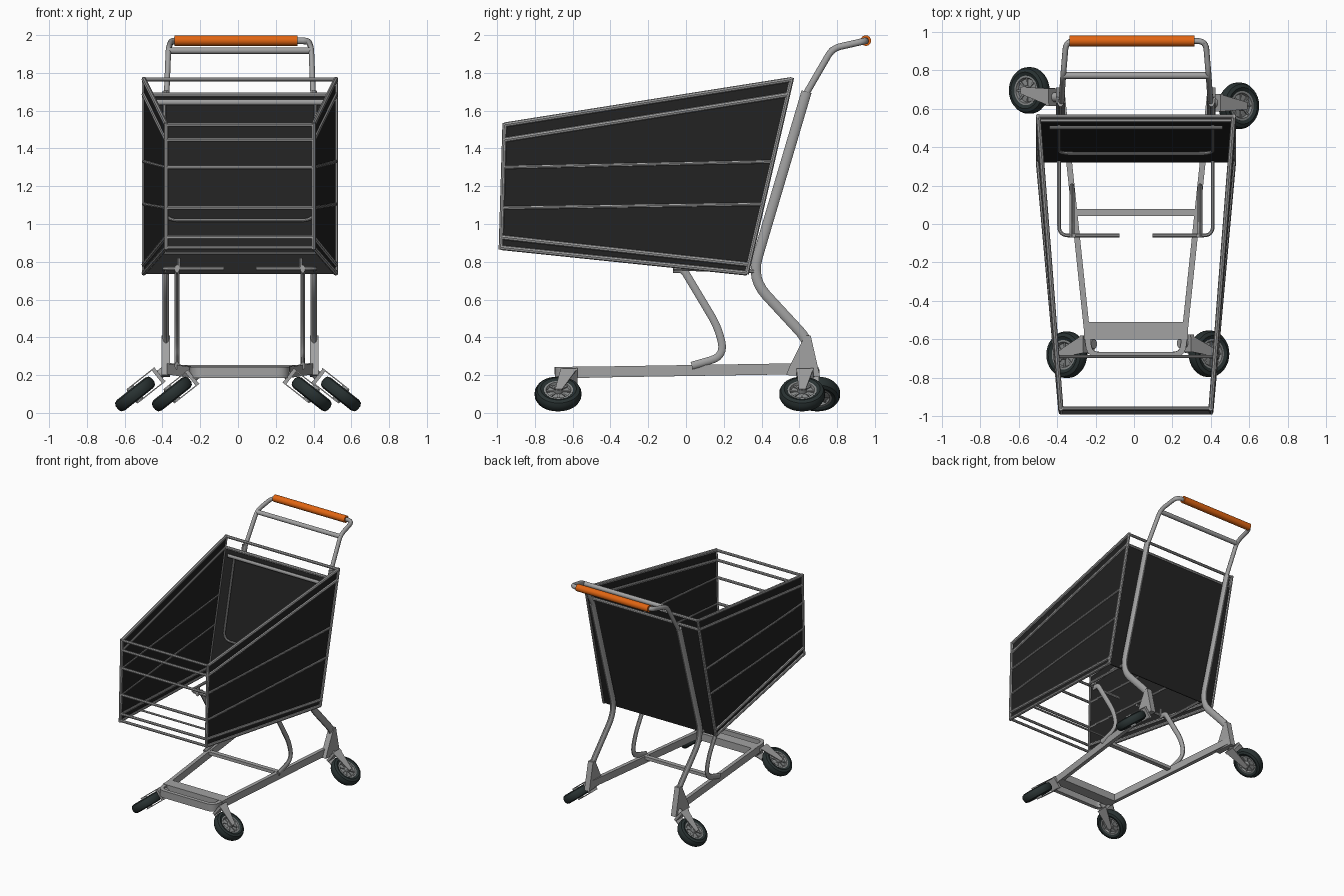
import bpy, bmesh, math
from mathutils import Vector, Matrix

if "Cube" in bpy.data.objects:
    bpy.data.objects.remove(bpy.data.objects["Cube"])

X0 = 0.01  # centre line of frame and basket


def mat(name, c):
    m = bpy.data.materials.new(name)
    m.diffuse_color = (*c, 1)
    m.use_nodes = True
    m.node_tree.nodes["Principled BSDF"].inputs["Base Color"].default_value = m.diffuse_color
    return m


STEEL = mat("grey steel", (0.36, 0.36, 0.36))
PANEL = mat("black panel", (0.016, 0.016, 0.016))
ORANGE = mat("orange grip", (0.75, 0.13, 0.006))
TYRE = mat("dark rubber", (0.022, 0.032, 0.032))
HUB = mat("hub grey", (0.25, 0.26, 0.26))


def finish(name, bm, m):
    bmesh.ops.recalc_face_normals(bm, faces=bm.faces)
    me = bpy.data.meshes.new(name)
    bm.to_mesh(me)
    bm.free()
    me.materials.append(m)
    ob = bpy.data.objects.new(name, me)
    bpy.context.collection.objects.link(ob)
    return ob


def fillet(pts, r, n=6):
    pts = [Vector(p) for p in pts]
    out = [pts[0]]
    for a, b, c in zip(pts, pts[1:], pts[2:]):
        d = min(r, (a - b).length * .5, (c - b).length * .5)
        p, q = b + (a - b).normalized() * d, b + (c - b).normalized() * d
        for i in range(n + 1):
            t = i / n
            out.append(p * (1 - t) ** 2 + b * 2 * t * (1 - t) + q * t * t)
    return out + [pts[-1]]


def tube(name, pts, w, h, ref=(1, 0, 0), r=0, sides=12, m=STEEL):
    """Sweep an oval (or box, sides=4) section along a path; w lies along ref."""
    pts = fillet(pts, r) if r else [Vector(p) for p in pts]
    clean = [pts[0]]
    for p in pts[1:]:
        if (p - clean[-1]).length > 1e-4:
            clean.append(p)
    pts = clean
    bm, rings, side = bmesh.new(), [], Vector(ref)
    k = math.sqrt(2) if sides == 4 else 1
    for i, p in enumerate(pts):
        t = (pts[min(i + 1, len(pts) - 1)] - pts[max(i - 1, 0)]).normalized()
        side = (side - t * side.dot(t)).normalized()
        up = t.cross(side)
        ring = []
        for j in range(sides):
            a = 2 * math.pi * (j + .5) / sides
            ring.append(bm.verts.new(p + side * math.cos(a) * w / 2 * k + up * math.sin(a) * h / 2 * k))
        rings.append(ring)
    for A, B in zip(rings, rings[1:]):
        for j in range(sides):
            bm.faces.new((A[j], A[(j + 1) % sides], B[(j + 1) % sides], B[j]))
    bm.faces.new(rings[0])
    bm.faces.new(rings[-1])
    return finish(name, bm, m)


def rod(name, a, b, d=0.024):
    return tube(name, [a, b], d, d, ref=(0.31, 0.57, 0.76), sides=8)


def prism(name, pts, vec, m=STEEL):
    bm = bmesh.new()
    f = bm.faces.new([bm.verts.new(p) for p in pts])
    g = bmesh.ops.extrude_face_region(bm, geom=[f])
    bmesh.ops.translate(bm, vec=Vector(vec), verts=[v for v in g["geom"] if isinstance(v, bmesh.types.BMVert)])
    return finish(name, bm, m)


def lathe(name, prof, M, m, closed=False, n=32):
    bm = bmesh.new()
    vs = [bm.verts.new((r, 0, z)) for r, z in prof]
    es = [bm.edges.new(e) for e in zip(vs, vs[1:])]
    if closed:
        es.append(bm.edges.new((vs[-1], vs[0])))
    bmesh.ops.spin(bm, geom=vs + es, cent=(0, 0, 0), axis=(0, 0, 1), angle=2 * math.pi, steps=n)
    bmesh.ops.remove_doubles(bm, verts=bm.verts, dist=1e-5)
    ob = finish(name, bm, m)
    ob.matrix_world = M
    return ob


# basket: half width grows from front to rear
def fr(t, s):   # point on front edge, t = height
    return Vector((X0 + s * 0.39, -0.96 - 0.02 * (1.53 - t) / 0.66, t))


def re(t, s):   # point on sloping rear edge
    return Vector((X0 + s * 0.508, 0.32 + 0.24 * (t - 0.73) / 1.04, t))


LEVELS = [(1.525, 1.765), (1.445, 1.685), (1.30, 1.33), (1.085, 1.105), (0.93, 0.785), (0.875, 0.74)]
for s, side in ((-1, "left"), (1, "right")):
    prism(side + "_basket_panel", [fr(1.525, s), re(1.765, s), re(0.735, s), fr(0.87, s)],
          (-s * 0.006, 0, 0), PANEL)
    for i, (a, b) in enumerate(LEVELS):
        rod(f"{side}_basket_rail_{i}", fr(a, s), re(b, s), 0.026 if i in (0, 1, 4, 5) else 0.018)
    rod(side + "_front_basket_upright", fr(0.865, s), fr(1.535, s))
    rod(side + "_rear_basket_upright", re(0.735, s), re(1.775, s))
for i, (a, b) in enumerate(LEVELS):
    rod(f"front_basket_rail_{i}", fr(a, -1), fr(a, 1), 0.022)
prism("rear_basket_panel", [re(1.685, -1), re(1.685, 1), re(0.735, 1), re(0.735, -1)], (0, 0.006, 0), PANEL)
for z in (1.765, 1.685):
    rod("rear_basket_rail", re(z, -1), re(z, 1))
rod("floor_cross_wire", (X0 - .40, -.69, .845), (X0 + .40, -.69, .845), 0.016)

# folded child seat wire on inner face of the rear panel
seat = [(X0 + x, 0.32 + 0.24 * (z - .73) / 1.04 - 0.02, z)
        for x, z in ((-.40, 1.63), (-.40, 1.02), (.40, 1.02), (.40, 1.63))]
tube("seat_wire", seat, .018, .018, ref=(0, -1, .23), r=.07, sides=8)
tube("seat_hinge_bar", [(X0 - .45, .50, 1.645), (X0 + .45, .50, 1.645)], .03, .02, ref=(0, 0, 1))

# rear posts, supports and floor brackets
for s, side in ((-1, "left"), (1, "right")):
    x = X0 + s * .392
    tube(side + "_post", [(x, .638, 1.70), (x, .345, .71), (x, .65, .38), (x, .65, .24)],
         .036, .056, r=.12)
    x = X0 + s * .333
    tube(side + "_support", [(x, -.07, .762), (x, -.015, .762), (x, .172, .45), (x, .205, .30), (x, .03, .25)],
         .026, .042, r=.09)
    tube(side + "_floor_wire", [(X0 + s * .40, .36, .75), (X0 + s * .40, -.06, .765), (X0 + s * .085, -.06, .765)],
         .024, .02, ref=(0, 0, 1), r=.05, sides=8)
    rod(side + "_floor_tab", (x - s * .01, -.06, .76), (x - s * .01, -.06, .82), .02)
    prism(side + "_gusset", [(X0 + s * .37, y, z) for y, z in
          ((.63, .41), (.66, .41), (.71, .19), (.53, .20), (.55, .25))], (s * .045, 0, 0))

# handle
hx = .378
tube("handle_tube", [(X0 - hx - .01, .63, 1.68), (X0 - hx, .775, 1.93), (X0 - hx + .015, .952, 1.97),
     (X0 + hx - .015, .952, 1.97), (X0 + hx, .775, 1.93), (X0 + hx + .01, .63, 1.68)], .03, .036, r=.045)
tube("handle_crossbar", [(X0 - hx, .772, 1.918), (X0 + hx, .772, 1.918)], .036, .036, ref=(0, 0, 1))
tube("handle_grip", [(-.335, .952, 1.971), (.315, .952, 1.971)], .056, .056, ref=(0, 0, 1), sides=20, m=ORANGE)

# base frame
tube("base_frame", [(X0 - .385, .68, .235), (X0 - .242, -.68, .213), (X0 + .242, -.68, .213),
     (X0 + .385, .68, .235)], .058, .03, ref=(0, 0, 1), r=.05, sides=4)
tube("front_base_plate", [(X0 - .27, -.555, .215), (X0 + .27, -.555, .215)], .06, .09, ref=(0, 0, 1), sides=4)
tube("base_crossbar", [(X0 - .325, .06, .24), (X0 + .325, .06, .24)], .025, .036, ref=(0, 0, 1), sides=4)


# casters, leaning outwards
def caster(tag, hub, piv):
    s = 1 if hub[0] > 0 else -1
    hub, piv = Vector(hub), Vector(piv)
    a = Vector((s * .62, 0, .785)).normalized()
    u = Vector((-s * .785, 0, .62)).normalized()
    v = a.cross(u)
    M = Matrix.Translation(hub) @ Matrix((u, v, a)).transposed().to_4x4()
    lathe(tag + "_tyre", [(.074, -.026), (.095, -.035), (.113, -.028), (.121, -.012), (.121, .012),
          (.113, .028), (.095, .035), (.074, .026)], M, TYRE, closed=True)
    lathe(tag + "_hub", [(0, -.042), (.022, -.042), (.026, -.018), (.06, -.014), (.066, -.028), (.077, -.028),
          (.077, .028), (.066, .028), (.06, .014), (.026, .018), (.022, .042), (0, .042)], M, HUB)
    for i in range(8):
        d = Matrix.Rotation(i * math.pi / 4, 3, a) @ u
        tube(f"{tag}_spoke_{i}", [hub + d * .02, hub + d * .07], .044, .01, ref=a, sides=4, m=HUB)
    # fork plates, bridge and stem
    rel = piv - hub
    pu, pv = max(rel.dot(u), .135), rel.dot(v)
    for k in (-1, 1):
        loc = ((-.02, -.018), (-.02, .018), (pu, pv + .045), (pu + .012, pv - .045))
        prism(f"{tag}_fork_{k}", [M @ Vector((p, q, k * .042)) for p, q in loc], a * k * .006)
    end = M @ Vector((pu, pv, 0))
    tube(tag + "_fork_bridge", [end - a * .048, end + a * .048], .02, .09, ref=u, sides=4)
    tube(tag + "_stem", [end, end + u * .045], .05, .05, ref=a, sides=16)


caster("front_left_caster", (-.35, -.68, .1), (-.255, -.625, .2))
caster("front_right_caster", (.39, -.675, .1), (.28, -.62, .2))
caster("rear_left_caster", (-.545, .695, .1), (-.42, .66, .195))
caster("rear_right_caster", (.545, .615, .1), (.43, .63, .195))

# smooth round parts, keep edges crisp
bpy.ops.object.select_all(action='SELECT')
bpy.context.view_layer.objects.active = bpy.context.selected_objects[0]
bpy.ops.object.shade_smooth_by_angle(angle=math.radians(35))
